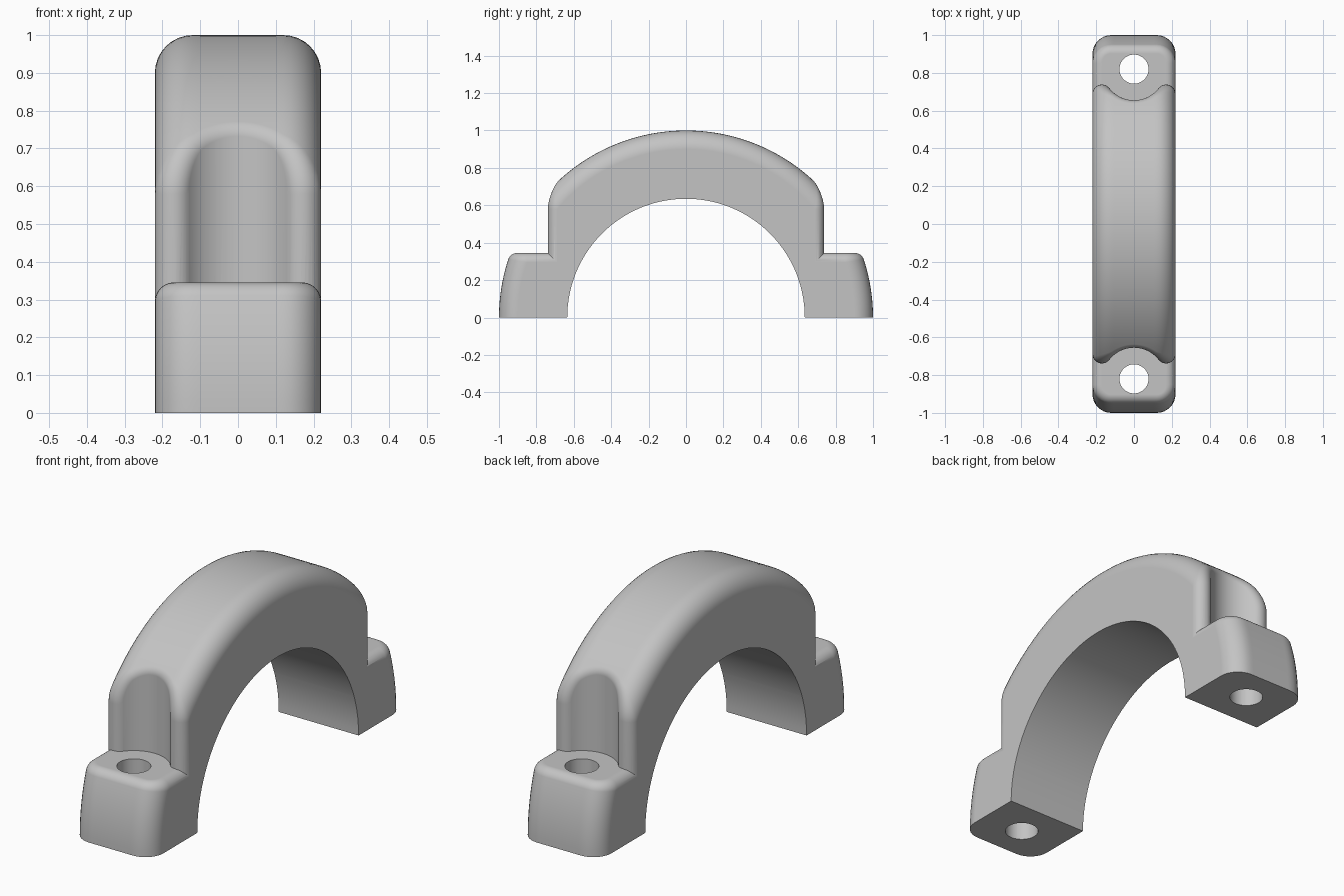
import bpy, bmesh, math
from mathutils import Vector

cube = bpy.data.objects.get("Cube")
if cube:
    bpy.data.objects.remove(cube, do_unlink=True)

HALF_W, R_OUT, R_BORE = 0.22, 1.0, 0.635
EDGE, FILLET = 0.10, 0.05            # rim rounding, small edge rounding
BOLT_Y, HOLE_R, SCALLOP_R = 0.82, 0.077, 0.165
FOOT_TOP, FOOT_IN = 0.345, 0.6
STEPS = 12
FLAT = HALF_W - EDGE                 # half width of the unrounded rim
CORE = EDGE - FILLET                 # rim rounding left after the fillet

# Cross positions: (signed x, tilt of the rim normal)
tilts = [math.pi / 2 * i / 8 for i in range(1, 9)]
right = [(FLAT + CORE * math.sin(a), a) for a in tilts]
middle = [(FLAT * i / 8, 0.0) for i in range(-8, 9)]
stations = [(-x, -a) for x, a in reversed(right)] + middle + right
# Extra columns turn round the corner at each side
columns = ([(*stations[0], k) for k in range(STEPS, 0, -1)]
           + [(x, a, 0) for x, a in stations]
           + [(*stations[-1], k) for k in range(1, STEPS + 1)])


def rim(x, a, angle):
    """Fillet centre and rim normal at an angle up from the y axis."""
    r = R_OUT - EDGE + CORE * math.cos(a)
    radial = Vector((0, math.cos(angle), math.sin(angle)))
    centre = Vector((x, 0, 0)) + radial * r
    return centre, Vector((math.sin(a), 0, 0)) + radial * math.cos(a)


def fillet(start, normal, k):
    """Directions from an end face normal round to the rim normal."""
    return [start.slerp(normal, max(k, j) / STEPS) for j in range(STEPS + 1)]


def rim_points(x, a, first, last, count):
    pts = []
    for i in range(count + 1):
        c, m = rim(x, a, first + (last - first) * i / count)
        pts.append(c + m * FILLET)
    return pts


def body_column(x, a, k):
    r = R_OUT - EDGE + CORE * math.cos(a)
    depth = math.sqrt((SCALLOP_R + FILLET) ** 2 - x * x)
    angle = math.acos((BOLT_Y - depth) / r)
    c, m = rim(x, a, angle)
    wall = Vector((-x, depth, 0)).normalized()
    dirs = fillet(wall, m, k)
    base = c + dirs[0] * FILLET
    base.z = 0
    half = [base] + [c + d * FILLET for d in dirs]
    half += rim_points(x, a, angle, math.pi / 2, 28)
    return half + [Vector((p.x, -p.y, p.z)) for p in reversed(half)]


def foot_column(x, a, k):
    r = R_OUT - EDGE + CORE * math.cos(a)
    angle = math.asin((FOOT_TOP - FILLET) / r)
    c, m = rim(x, a, angle)
    dirs = fillet(Vector((0, 0, 1)), m, k)
    pts = rim_points(x, a, 0, angle, 10)
    pts += [c + d * FILLET for d in reversed(dirs)]
    inner = c + dirs[0] * FILLET
    inner.y = FOOT_IN
    return pts + [inner, Vector((inner.x, FOOT_IN, 0))]


def loft(name, loops, y_sign=1):
    """Skin closed loops and cap both ends."""
    bm = bmesh.new()
    cache = {}

    def vert(p):
        key = (round(p.x, 5), round(p.y * y_sign, 5), abs(round(p.z, 5)))
        if key not in cache:
            cache[key] = bm.verts.new(key)
        return cache[key]

    def face(verts):
        unique = list(dict.fromkeys(verts))
        if len(unique) > 2 and not bm.faces.get(unique):
            bm.faces.new(unique)

    rows = [[vert(p) for p in loop] for loop in loops]
    n = len(rows[0])
    for one, two in zip(rows, rows[1:]):
        for i in range(n):
            j = (i + 1) % n
            face([one[i], one[j], two[j], two[i]])
    face(rows[0])
    face(rows[-1])
    bmesh.ops.remove_doubles(bm, verts=bm.verts[:], dist=1e-4)
    bmesh.ops.recalc_face_normals(bm, faces=bm.faces[:])
    mesh = bpy.data.meshes.new(name)
    bm.to_mesh(mesh)
    bm.free()
    obj = bpy.data.objects.new(name, mesh)
    bpy.context.collection.objects.link(obj)
    return obj


def cylinder(name, radius, depth, location, rotation=(0, 0, 0), sides=48):
    bpy.ops.mesh.primitive_cylinder_add(vertices=sides, radius=radius, depth=depth,
                                        location=location, rotation=rotation)
    obj = bpy.context.object
    obj.name = name
    obj.hide_render = True
    return obj


def activate(obj):
    bpy.ops.object.select_all(action='DESELECT')
    obj.select_set(True)
    bpy.context.view_layer.objects.active = obj


def combine(target, tool, operation):
    activate(target)
    mod = target.modifiers.new("combine", 'BOOLEAN')
    mod.operation, mod.object, mod.solver = operation, tool, 'EXACT'
    bpy.ops.object.modifier_apply(modifier=mod.name)
    bpy.data.objects.remove(tool, do_unlink=True)


# Arched body with scalloped ends, joined to a bolting foot at each end
cap = loft("clamp_cap", [body_column(*c) for c in columns])
for side in (1, -1):
    foot = loft("bolt_foot", [foot_column(*c) for c in columns], side)
    combine(cap, foot, 'UNION')

# Round bore and bolt holes
combine(cap, cylinder("bore_cutter", R_BORE, 1, (0, 0, 0), (0, math.pi / 2, 0), 128),
        'DIFFERENCE')
for side in (1, -1):
    combine(cap, cylinder("hole_cutter", HOLE_R, 1, (0, side * BOLT_Y, 0)), 'DIFFERENCE')

# Plain grey finish
grey = bpy.data.materials.new("plain_grey")
grey.use_nodes = True
colour = (0.55, 0.55, 0.55, 1)
grey.diffuse_color = colour
grey.node_tree.nodes["Principled BSDF"].inputs["Base Color"].default_value = colour
cap.data.materials.clear()
cap.data.materials.append(grey)
for poly in cap.data.polygons:
    poly.material_index = 0

# Smooth curves, flat sides
activate(cap)
bpy.ops.object.shade_smooth_by_angle(angle=math.radians(30))
weighted = cap.modifiers.new("flat_sides", 'WEIGHTED_NORMAL')
weighted.keep_sharp = True
